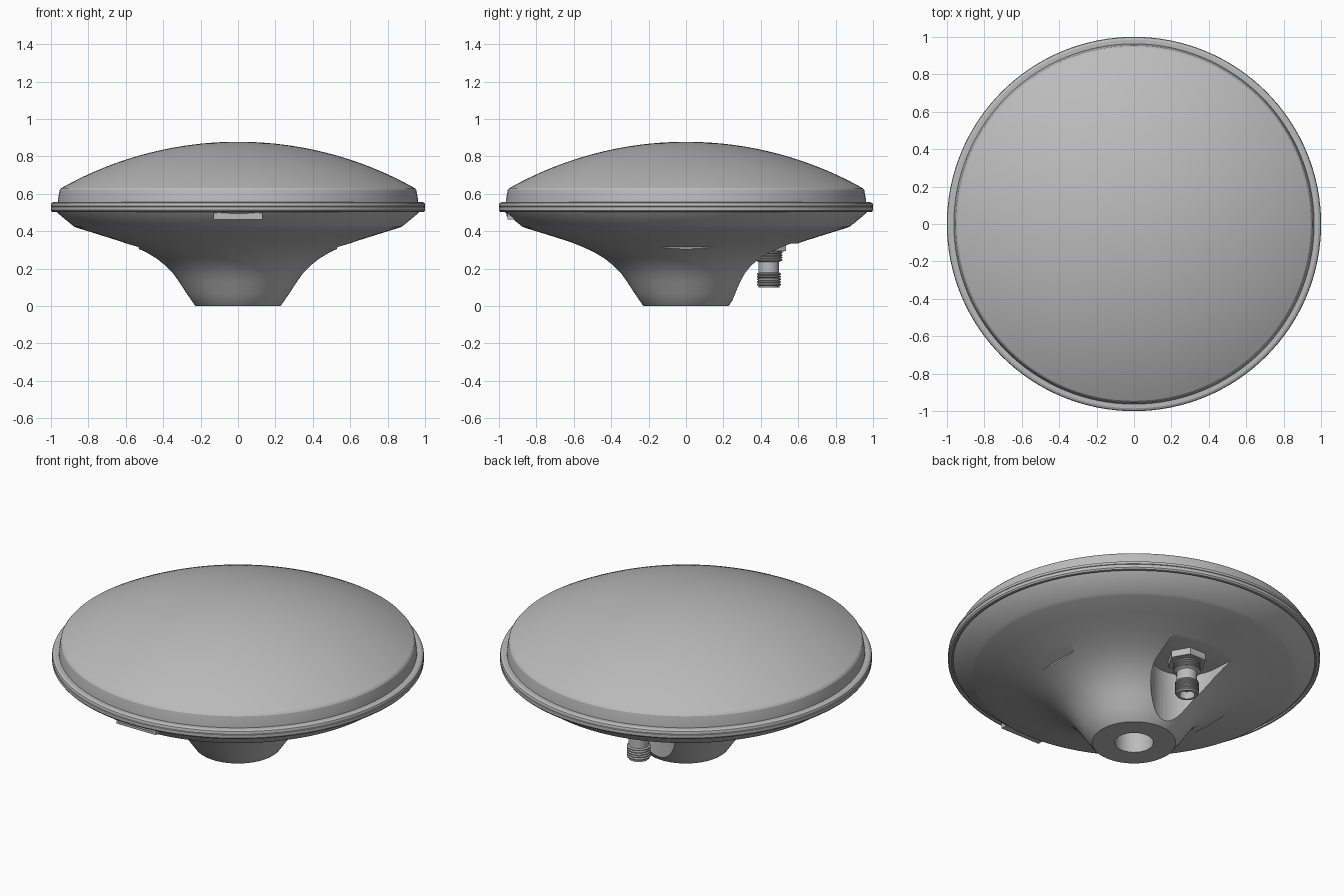
import bpy, bmesh, math
from mathutils import Vector

if "Cube" in bpy.data.objects:
    bpy.data.objects.remove(bpy.data.objects["Cube"], do_unlink=True)


def material(name, value):
    m = bpy.data.materials.new(name)
    m.use_nodes = True
    colour = (value, value, value, 1)
    m.diffuse_color = colour
    m.node_tree.nodes["Principled BSDF"].inputs["Base Color"].default_value = colour
    return m


grey = material("plain grey", 0.5)


def finish(name, bm):
    bmesh.ops.recalc_face_normals(bm, faces=bm.faces)
    me = bpy.data.meshes.new(name)
    bm.to_mesh(me)
    bm.free()
    ob = bpy.data.objects.new(name, me)
    bpy.context.collection.objects.link(ob)
    me.materials.append(grey)
    return ob


def smooth(ob, angle=22):
    bpy.ops.object.select_all(action='DESELECT')
    ob.select_set(True)
    bpy.context.view_layer.objects.active = ob
    bpy.ops.object.shade_smooth_by_angle(angle=math.radians(angle))


def lathe(name, profile, steps=128, centre=(0, 0)):
    """Revolve (radius, height) points; radius 0 closes onto the axis."""
    bm = bmesh.new()
    verts = [bm.verts.new((r, 0, z)) for r, z in profile]
    edges = [bm.edges.new(p) for p in zip(verts, verts[1:])]
    bmesh.ops.spin(bm, geom=verts + edges, cent=(0, 0, 0), axis=(0, 0, 1),
                   angle=math.tau, steps=steps)
    bmesh.ops.remove_doubles(bm, verts=bm.verts, dist=1e-5)
    bmesh.ops.translate(bm, verts=bm.verts, vec=(*centre, 0))
    return finish(name, bm)


def prism(name, outline, low, top):
    """Extrude an (x, y) outline from height low up to the height top(x, y)."""
    bm = bmesh.new()
    lower = [bm.verts.new((x, y, low)) for x, y in outline]
    upper = [bm.verts.new((x, y, top(x, y))) for x, y in outline]
    bm.faces.new(lower)
    bm.faces.new(upper)
    n = len(outline)
    for i in range(n):
        j = (i + 1) % n
        bm.faces.new((lower[i], lower[j], upper[j], upper[i]))
    return finish(name, bm)


def cut(ob, cutter):
    mod = ob.modifiers.new("cut", 'BOOLEAN')
    mod.operation = 'DIFFERENCE'
    mod.solver = 'EXACT'
    mod.object = cutter
    bpy.ops.object.select_all(action='DESELECT')
    ob.select_set(True)
    bpy.context.view_layer.objects.active = ob
    bpy.ops.object.modifier_apply(modifier=mod.name)
    bpy.data.objects.remove(cutter, do_unlink=True)


# Domed cover: spherical cap on a short tapered skirt
cap_r, cap_z, top_z = 0.945, 0.63, 0.878
rise = top_z - cap_z
ball = (cap_r ** 2 + rise ** 2) / (2 * rise)
cap = []
for i in range(25):
    r = cap_r * i / 24
    cap.append((r, top_z - ball + math.sqrt(ball ** 2 - r ** 2)))
cover = lathe("dome_cover", cap + [(0.953, 0.62), (0.963, 0.565), (0.963, 0.53), (0, 0.53)])
smooth(cover)

# Rim: two lips with a fine seam between them
rim = lathe("rim_ring", [(0.95, 0.556), (0.985, 0.556), (0.997, 0.55), (1, 0.542), (1, 0.534),
                         (0.996, 0.532), (1, 0.53), (1, 0.512), (0.994, 0.504),
                         (0.982, 0.502), (0.978, 0.508), (0.95, 0.508), (0.95, 0.556)])
smooth(rim)

# Flared base with a blind mounting bore
base = lathe("flared_base", [(0, 0.25), (0.104, 0.25), (0.104, 0), (0.224, 0), (0.232, 0.006),
                             (0.275, 0.068), (0.315, 0.13), (0.345, 0.172), (0.385, 0.214),
                             (0.435, 0.254), (0.49, 0.287), (0.55, 0.315), (0.62, 0.343),
                             (0.74, 0.381), (0.86, 0.418), (0.878, 0.426), (0.965, 0.498),
                             (0.975, 0.512), (0.975, 0.53), (0, 0.53), (0, 0.25)])

# Rounded pocket that makes room for the connector
port_y = 0.443
pocket = [(0.22, 0.68), (-0.22, 0.68)]
for i in range(25):
    a = math.pi + math.pi * i / 24
    pocket.append((0.195 * math.cos(a), port_y + 0.195 * math.sin(a)))
cut(base, prism("pocket_cutter", pocket, -0.1, lambda x, y: 0.335))

# Shallow label flats on both sides
for side in (1, -1):
    flat = [(side * x, y) for x, y in ((0.53, -0.13), (0.72, -0.24), (0.72, 0.24), (0.53, 0.13))]
    cut(base, prism("label_cutter", flat, 0.2, lambda x, y: 0.318 + 0.29 * (abs(x) - 0.54)))
smooth(base)

# Coaxial connector: hex nut, washer, threaded barrels, socket and pin
port = (0, port_y)
hexagon = [(0.107 * math.cos(k * math.pi / 3), port_y + 0.107 * math.sin(k * math.pi / 3))
           for k in range(6)]
prism("connector_nut", hexagon, 0.295, lambda x, y: 0.34)


def thread(low, high, radius, turns):
    """Zigzag profile for a threaded length."""
    pitch = (high - low) / turns
    points = []
    for k in range(turns):
        z = high - k * pitch
        points += [(radius - 0.008, z), (radius, z - 0.3 * pitch), (radius, z - 0.7 * pitch)]
    return points + [(radius - 0.008, low)]


barrel = lathe("connector_barrel",
               [(0, 0.31), (0.08, 0.31), (0.08, 0.292)] + thread(0.24, 0.292, 0.072, 4)
               + [(0.055, 0.235), (0.055, 0.178)] + thread(0.108, 0.178, 0.064, 5)
               + [(0.056, 0.1), (0.042, 0.1), (0.042, 0.17), (0, 0.17)], 40, port)
smooth(barrel)
pin = lathe("connector_pin", [(0, 0.18), (0.014, 0.18), (0.014, 0.125), (0, 0.115)], 16, port)
smooth(pin)

# Front latch tab with a slim raised frame
prism("latch_tab", [(-0.13, -0.955), (0.13, -0.955), (0.13, -0.85), (-0.13, -0.85)],
      0.463, lambda x, y: 0.506)
prism("latch_lip", [(-0.115, -0.961), (0.115, -0.961), (0.105, -0.95), (-0.105, -0.95)],
      0.478, lambda x, y: 0.506)
